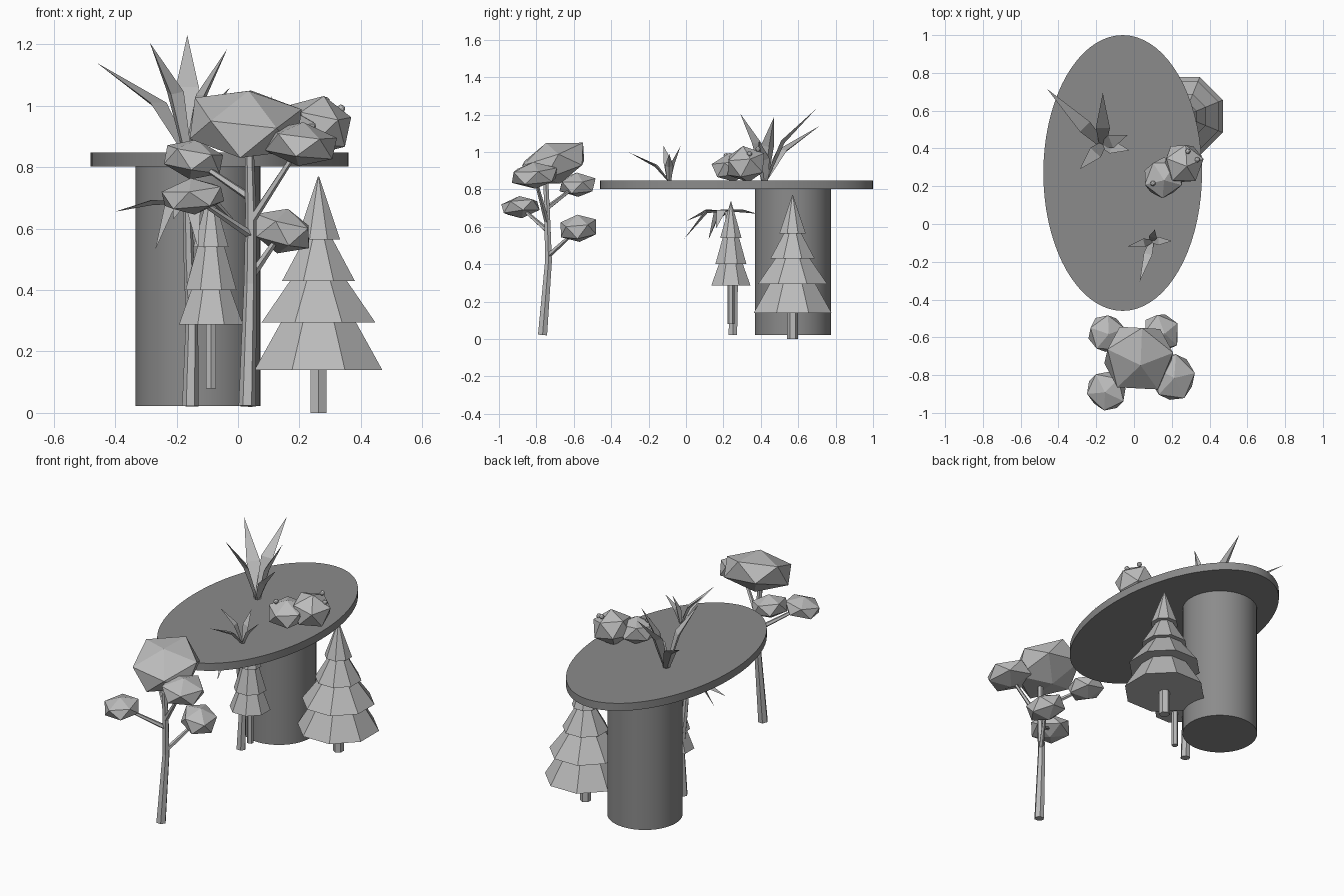
import bpy, bmesh, math
from mathutils import Vector, Matrix, Euler

old = bpy.data.objects.get("Cube")
if old:
    bpy.data.objects.remove(old, do_unlink=True)


def material(name, value):
    m = bpy.data.materials.new(name)
    m.use_nodes = True
    colour = (value, value, value, 1)
    m.diffuse_color = colour
    m.node_tree.nodes["Principled BSDF"].inputs["Base Color"].default_value = colour
    return m


PLANT = material("light grey", 0.5)
STONE = material("mid grey", 0.26)


def finish(bm, name, mat):
    bmesh.ops.recalc_face_normals(bm, faces=bm.faces)
    mesh = bpy.data.meshes.new(name)
    bm.to_mesh(mesh)
    bm.free()
    mesh.materials.append(mat)
    obj = bpy.data.objects.new(name, mesh)
    bpy.context.collection.objects.link(obj)
    return obj


def cone(bm, x, y, z0, z1, r0, r1, sides, turn=0.0):
    mat = Matrix.Translation((x, y, (z0 + z1) / 2)) @ Matrix.Rotation(turn, 4, "Z")
    bmesh.ops.create_cone(bm, cap_ends=True, segments=sides, radius1=r0,
                          radius2=r1, depth=z1 - z0, matrix=mat)


def tube(bm, points, radii, sides=6):
    # Faceted tube following a path
    pts = [Vector(p) for p in points]
    rings = []
    for i, (p, r) in enumerate(zip(pts, radii)):
        d = pts[min(i + 1, len(pts) - 1)] - pts[max(i - 1, 0)]
        q = Vector((0, 0, 1)).rotation_difference(d)
        rings.append([bm.verts.new(p + q @ Vector((r * math.cos(a), r * math.sin(a), 0)))
                      for a in (math.tau * k / sides for k in range(sides))])
    for a, b in zip(rings, rings[1:]):
        for k in range(sides):
            n = (k + 1) % sides
            bm.faces.new((a[k], a[n], b[n], b[k]))
    bm.faces.new(rings[0])
    bm.faces.new(rings[-1])


def leaf(bm, base, tip, width, t, lift):
    # Pointed folded blade with one bend and a keel underneath
    base, tip = Vector(base), Vector(tip)
    mid = base.lerp(tip, t) + Vector((0, 0, lift))
    side = (tip - base).cross(Vector((0, 0, 1))).normalized()
    keel = side.cross(tip - base).normalized()
    if keel.z > 0:
        keel = -keel
    rings = [[bm.verts.new(p + side * w), bm.verts.new(p - side * w),
              bm.verts.new(p + keel * w * 0.6)]
             for p, w in ((base, width * 0.25), (mid, width * 0.5))]
    end = bm.verts.new(tip)
    for k in range(3):
        n = (k + 1) % 3
        bm.faces.new((rings[0][k], rings[0][n], rings[1][n], rings[1][k]))
        bm.faces.new((rings[1][k], rings[1][n], end))
    bm.faces.new(rings[0])


def blob(bm, centre, size, tilt=(0, 0, 0)):
    mat = (Matrix.Translation(centre) @ Euler(tilt).to_matrix().to_4x4()
           @ Matrix.Diagonal((*size, 1)))
    bmesh.ops.create_icosphere(bm, subdivisions=1, radius=1, matrix=mat)


# Round pillar and oval table top
bm = bmesh.new()
cone(bm, -0.13, 0.572, 0.022, 0.81, 0.203, 0.203, 48)
pillar = finish(bm, "pillar", STONE)
bm = bmesh.new()
cone(bm, 0, 0, 0.803, 0.848, 1, 1, 72)
bmesh.ops.transform(bm, verts=bm.verts,
                    matrix=Matrix.Translation((-0.06, 0.27, 0)) @ Matrix.Diagonal((0.42, 0.73, 1, 1)))
top = finish(bm, "table_top", STONE)
for obj in (pillar, top):
    bpy.ops.object.select_all(action="DESELECT")
    bpy.context.view_layer.objects.active = obj
    obj.select_set(True)
    bpy.ops.object.shade_smooth_by_angle(angle=math.radians(35))


# Tiered conifers
def conifer(name, x, y, foot, trunk_r, tiers):
    bm = bmesh.new()
    cone(bm, x, y, foot, tiers[0][0] + 0.02, trunk_r, trunk_r, 6)
    finish(bm, name + "_trunk", PLANT)
    bm = bmesh.new()
    for z0, z1, r0, r1 in tiers:
        cone(bm, x, y, z0, z1, r0, r1, 8, math.pi / 8)
    finish(bm, name + "_foliage", PLANT)


conifer("large_conifer", 0.262, 0.57, 0, 0.03,
        ((0.14, 0.295, 0.225, 0.132), (0.295, 0.43, 0.2, 0.1),
         (0.43, 0.565, 0.128, 0.05), (0.565, 0.77, 0.076, 0.002)))
conifer("small_conifer", -0.088, 0.24, 0.08, 0.018,
        ((0.287, 0.42, 0.113, 0.062), (0.4, 0.55, 0.09, 0.045),
         (0.54, 0.735, 0.062, 0.002)))

# Palm
bm = bmesh.new()
tube(bm, ((-0.155, 0.25, 0.022), (-0.15, 0.26, 0.3), (-0.16, 0.24, 0.5), (-0.165, 0.22, 0.69)),
     (0.027, 0.02, 0.017, 0.014))
finish(bm, "palm_trunk", PLANT)
bm = bmesh.new()
for tip in ((-0.4, 0.2, 0.655), (-0.27, 0.12, 0.53), (0.02, 0.16, 0.59),
            (-0.13, -0.01, 0.535), (-0.21, 0.0, 0.63), (-0.16, 0.38, 0.67)):
    leaf(bm, (-0.165, 0.22, 0.69), tip, 0.055, 0.5, (0.7 - tip[2]) * 0.45)
finish(bm, "palm_fronds", PLANT)

# Broadleaf tree: trunk with forks, then its crown clumps
bm = bmesh.new()
tube(bm, ((0.03, -0.767, 0.022), (0.04, -0.735, 0.42), (0.042, -0.742, 0.65), (0.035, -0.752, 0.92)),
     (0.028, 0.021, 0.018, 0.014))
clumps = (((-0.145, -0.58, 0.825), (0.108, 0.11, 0.066), (0.1, 0.15, 0.3), 0.7),
          ((-0.147, -0.885, 0.705), (0.108, 0.12, 0.06), (0, -0.15, 0.8), 0.58),
          ((0.205, -0.81, 0.875), (0.13, 0.14, 0.072), (0.1, 0.1, 0.2), 0.62),
          ((0.145, -0.575, 0.592), (0.105, 0.115, 0.075), (0.2, 0.15, 0.6), 0.44))
for centre, size, tilt, fork in clumps:
    tube(bm, ((0.04, -0.742, fork), centre), (0.014, 0.008), 5)
finish(bm, "tree_trunk", PLANT)
bm = bmesh.new()
blob(bm, (0.025, -0.71, 0.94), (0.205, 0.21, 0.115), (0.35, 0, 0.25))
for centre, size, tilt, fork in clumps:
    blob(bm, centre, size, tilt)
finish(bm, "tree_crown", PLANT)

# Bush with berries on the table top
bm = bmesh.new()
blob(bm, (0.26, 0.32, 0.935), (0.118, 0.118, 0.1), (0.2, 0.15, 0.3))
blob(bm, (0.155, 0.245, 0.918), (0.118, 0.114, 0.078), (0.15, -0.1, 0.9))
finish(bm, "bush", PLANT)
bm = bmesh.new()
for spot in ((0.1, 0.215, 0.98), (0.285, 0.385, 1.015), (0.335, 0.34, 0.99)):
    bmesh.ops.create_icosphere(bm, subdivisions=2, radius=0.014, matrix=Matrix.Translation(spot))
finish(bm, "berries", PLANT)


# Spiky plants on the table top
def spiky_plant(name, base, width, tips):
    bm = bmesh.new()
    for tip in tips:
        rise = tip[2] - base[2]
        leaf(bm, base, tip, width, 0.32, rise * 0.24)
    finish(bm, name, PLANT)


spiky_plant("large_spiky_plant", (-0.165, 0.42, 0.845), 0.075,
            ((-0.46, 0.715, 1.14), (-0.165, 0.695, 1.23), (-0.287, 0.29, 1.205),
             (-0.035, 0.47, 1.185), (-0.025, 0.39, 1.06)))
spiky_plant("small_spiky_plant", (0.095, -0.09, 0.845), 0.045,
            ((0.03, -0.305, 0.998), (-0.035, -0.12, 1.035), (0.2, -0.09, 0.99),
             (0.11, -0.03, 1.03)))
